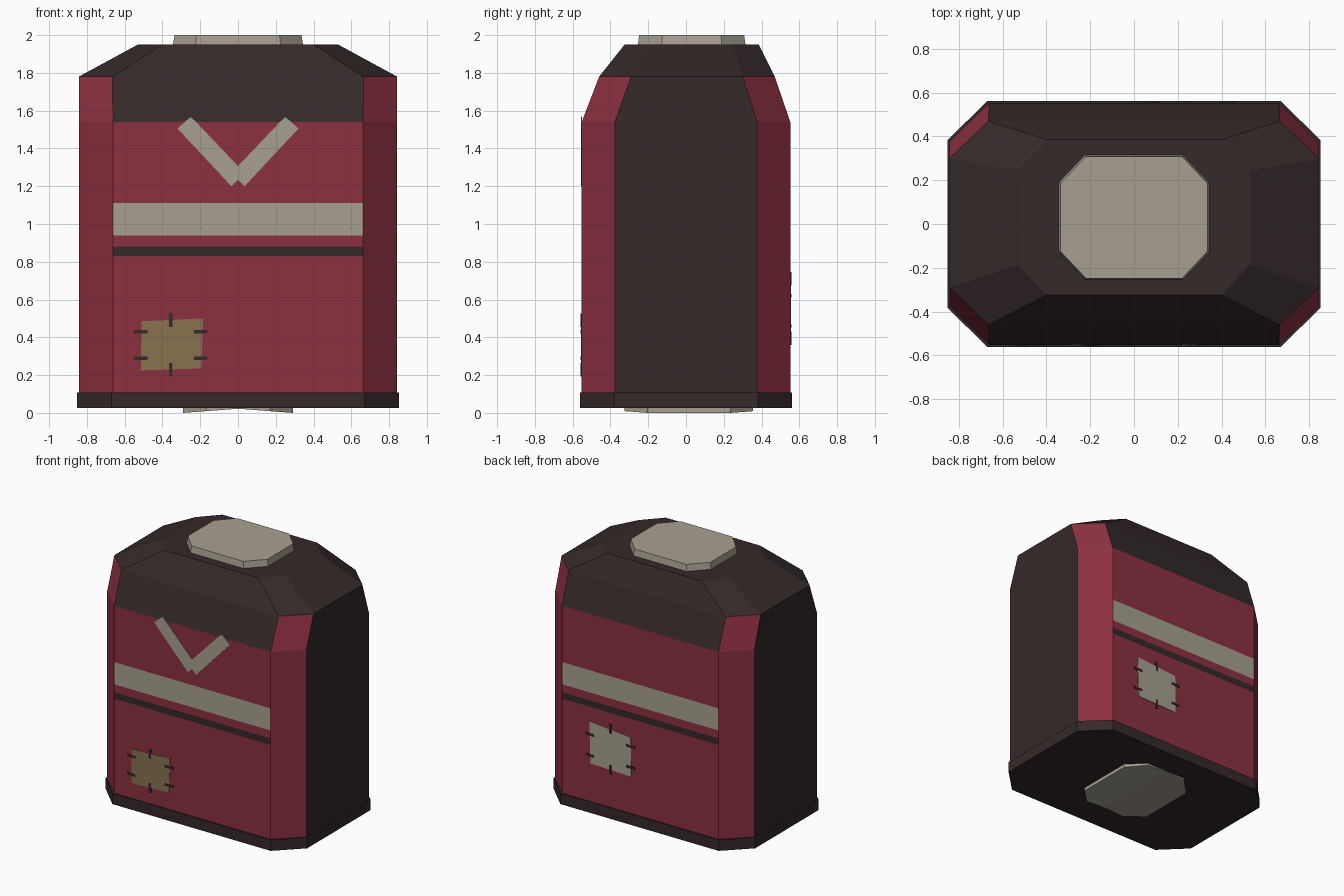
import bpy, bmesh

if "Cube" in bpy.data.objects:
    bpy.data.objects.remove(bpy.data.objects["Cube"])


def material(name, rgb):
    m = bpy.data.materials.new(name)
    lin = [((c / 255 + 0.055) / 1.055) ** 2.4 for c in rgb]
    m.diffuse_color = (*lin, 1)
    m.use_nodes = True
    m.node_tree.nodes["Principled BSDF"].inputs["Base Color"].default_value = m.diffuse_color
    return m


RED = material("dark red cloth", (140, 48, 64))
DARK = material("dark brown cloth", (53, 41, 41))
CREAM = material("cream cloth", (167, 160, 145))
TAN = material("tan patch", (137, 113, 80))


def add_object(name, bm, mats):
    bmesh.ops.recalc_face_normals(bm, faces=bm.faces)
    me = bpy.data.meshes.new(name)
    bm.to_mesh(me)
    bm.free()
    for m in mats:
        me.materials.append(m)
    ob = bpy.data.objects.new(name, me)
    bpy.context.collection.objects.link(ob)
    return ob


def octagon_loft(rings, rule=None):
    """Rings are (z, half x, flat x, half y, flat y, centre y)."""
    bm = bmesh.new()
    loops = []
    for z, hx, fx, hy, fy, cy in rings:
        pts = [(fx, -hy), (hx, -fy), (hx, fy), (fx, hy),
               (-fx, hy), (-hx, fy), (-hx, -fy), (-fx, -hy)]
        loops.append([bm.verts.new((x, y + cy, z)) for x, y in pts])
    for a, b, ra, rb in zip(loops, loops[1:], rings, rings[1:]):
        for i in range(8):
            j = (i + 1) % 8
            f = bm.faces.new((a[i], a[j], b[j], b[i]))
            if rule:
                f.material_index = rule(i, (ra[0] + rb[0]) / 2)
    for loop in (loops[0], loops[-1]):
        f = bm.faces.new(loop)
        if rule:
            f.material_index = 1
    return bm


# Torso: sides dark, corners red, front and back striped with a dark yoke
def torso_rule(side, z):
    if z > 1.78 or side in (1, 5):
        return 1
    if side in (3, 7):
        if z > 1.54 or 0.83 < z < 0.88:
            return 1
        if 0.94 < z < 1.11:
            return 2
    return 0


wall = [(z, 0.843, 0.662, 0.552, 0.377, 0)
        for z in (0.06, 0.83, 0.88, 0.94, 1.11, 1.54)]
shoulders = [(1.78, 0.843, 0.665, 0.465, 0.295, 0.005),
             (1.95, 0.53, 0.40, 0.355, 0.215, 0.03)]
add_object("torso", octagon_loft(wall + shoulders, torso_rule), [RED, DARK, CREAM])

# Hem band round the bottom
add_object("hem", octagon_loft([(z, 0.853, 0.67, 0.562, 0.382, 0)
                                for z in (0.025, 0.108)]), [DARK])

# Neck cap
add_object("neck", octagon_loft([(1.94, 0.346, 0.226, 0.286, 0.16, 0.03),
                                 (2.0, 0.336, 0.22, 0.278, 0.155, 0.03)]), [CREAM])

# Waist plug underneath, with a shallow raised centre line
bm = octagon_loft([(0, 0.29, 0.17, 0.34, 0.22, 0.015),
                   (0.05, 0.29, 0.17, 0.34, 0.22, 0.015)])
bmesh.ops.bisect_plane(bm, geom=bm.verts[:] + bm.edges[:] + bm.faces[:],
                       plane_co=(0, 0, 0), plane_no=(1, 0, 0))
for v in bm.verts:
    if v.co.z < 0.01:
        v.co.z = 0.022 * (1 - abs(v.co.x) / 0.29)
add_object("waist_plug", bm, [CREAM])


# Thin plates on the front (side -1) or back (side 1)
def plates(name, polys, side, height, mat):
    bm = bmesh.new()
    for poly in polys:
        lo, hi = [[bm.verts.new((x, side * y, z)) for x, z in poly]
                  for y in (0.551, 0.552 + height)]
        bm.faces.new(lo)
        bm.faces.new(hi)
        n = len(poly)
        for i in range(n):
            j = (i + 1) % n
            bm.faces.new((lo[i], lo[j], hi[j], hi[i]))
    add_object(name, bm, [mat])


def stitches(x0, x1, z0, z1, rows):
    """Short marks across the edges of a patch."""
    xm, t, l = (x0 + x1) / 2, 0.009, 0.036
    marks = [(x, z, l, t) for x in (x0, x1) for z in rows]
    marks += [(xm, z, t, l) for z in (z0, z1)]
    return [[(x - a, z - b), (x + a, z - b), (x + a, z + b), (x - a, z + b)]
            for x, z, a, b in marks]


# Chevron on the chest
arm = [(-0.32, 1.505), (-0.25, 1.57), (0.035, 1.27), (-0.035, 1.20)]
plates("chevron_left", [arm], -1, 0.003, CREAM)
plates("chevron_right", [[(-x, z) for x, z in arm]], -1, 0.004, CREAM)

# Front patch
plates("front_patch", [[(-0.51, 0.485), (-0.185, 0.50), (-0.195, 0.235), (-0.515, 0.225)]],
       -1, 0.003, TAN)
plates("front_stitches", stitches(-0.515, -0.197, 0.228, 0.49, (0.29, 0.43)), -1, 0.006, DARK)

# Back patch
plates("back_patch", [[(0.43, 0.72), (0.08, 0.69), (0.075, 0.39), (0.42, 0.40)]],
       1, 0.003, CREAM)
plates("back_stitches", stitches(0.08, 0.425, 0.395, 0.71, (0.46, 0.62)), 1, 0.006, DARK)
